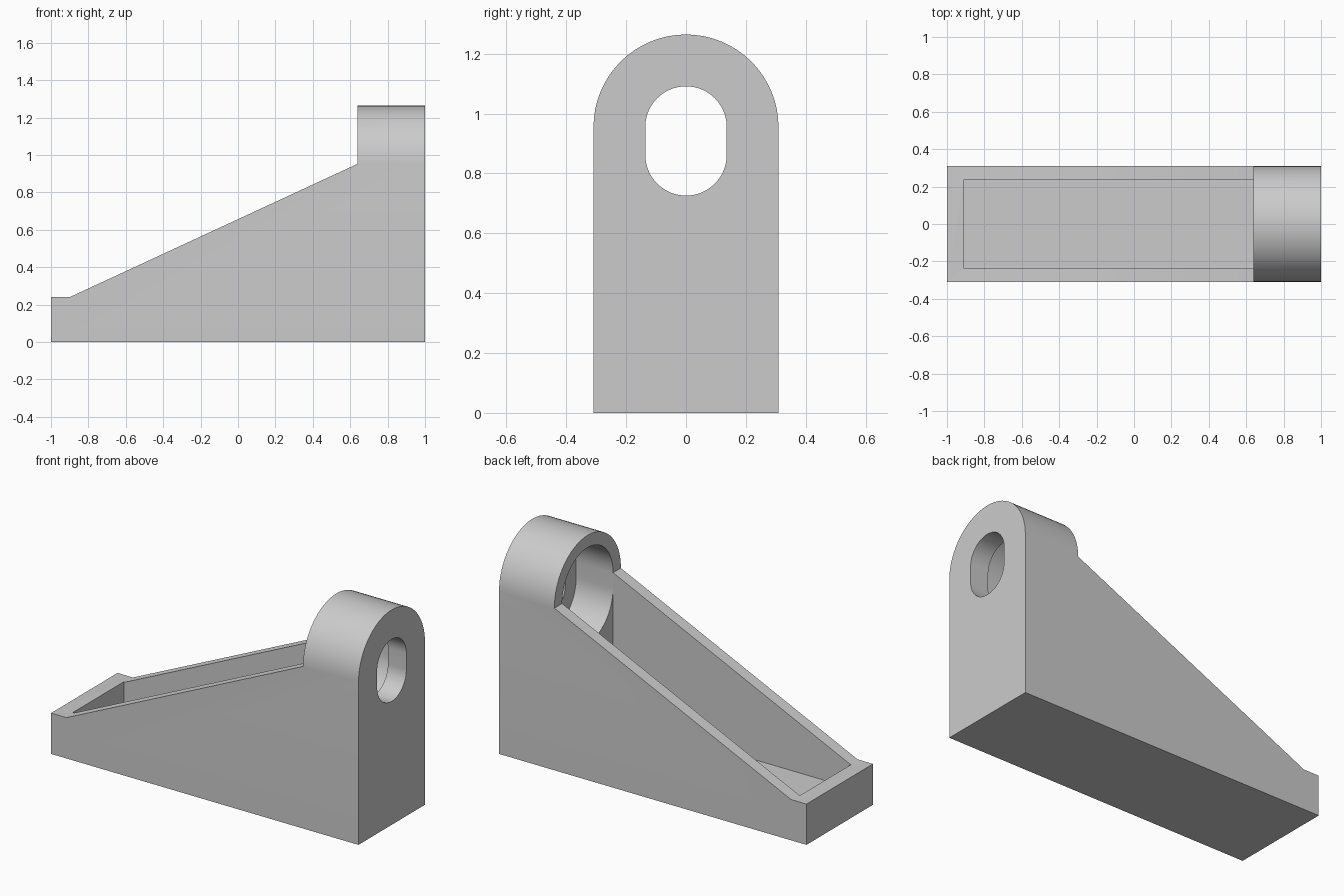
import bpy, bmesh
from math import pi, sin, cos, radians
from mathutils import Vector

if "Cube" in bpy.data.objects:
    bpy.data.objects.remove(bpy.data.objects["Cube"], do_unlink=True)

HALF = 0.309       # half width of the bracket
INNER = 0.237      # half width of the hollow
HUB_Z = 0.955      # centre height of the rounded top
SLOT_Z = 0.862     # lower centre of the slots
STEP = 0.64        # where the upright begins

grey = bpy.data.materials.new("plain grey")
grey.use_nodes = True
grey.diffuse_color = (0.6, 0.6, 0.6, 1)
grey.node_tree.nodes["Principled BSDF"].inputs["Base Color"].default_value = (0.6, 0.6, 0.6, 1)


def prism(name, points, depth):
    """Solid made by sweeping a closed 3D outline along a vector."""
    bm = bmesh.new()
    face = bm.faces.new([bm.verts.new(p) for p in points])
    swept = bmesh.ops.extrude_face_region(bm, geom=[face])["geom"]
    bmesh.ops.translate(bm, vec=Vector(depth),
                        verts=[g for g in swept if isinstance(g, bmesh.types.BMVert)])
    bmesh.ops.recalc_face_normals(bm, faces=bm.faces)
    mesh = bpy.data.meshes.new(name)
    bm.to_mesh(mesh)
    bm.free()
    obj = bpy.data.objects.new(name, mesh)
    mesh.materials.append(grey)
    bpy.context.collection.objects.link(obj)
    return obj


def arc(x, z, r, start, n=32):
    return [(x, r * cos(start + pi * i / n), z + r * sin(start + pi * i / n))
            for i in range(n + 1)]


def slot(name, x0, x1, r):
    """Upright slot running along x."""
    outline = arc(x0, HUB_Z, r, 0) + arc(x0, SLOT_Z, r, pi)
    return prism(name, outline, (x1 - x0, 0, 0))


# Full length block with a rounded top
outline = arc(-1, HUB_Z, HALF, 0) + [(-1, -HALF, 0), (-1, HALF, 0)]
body = prism("bracket_body", outline, (2, 0, 0))

# Everything above the sloping rim, then hollow, hub recess and end slot
rim = [(-1.2, 0.24), (-0.9, 0.24), (STEP, 0.953), (STEP, 1.5), (-1.2, 1.5)]
floor = [(-0.909, 0.1), (STEP, 0.1), (STEP, 1.4), (-0.909, 1.4)]
cutters = [
    prism("slope_cutter", [(x, -0.5, z) for x, z in rim], (0, 1, 0)),
    prism("hollow_cutter", [(x, -INNER, z) for x, z in floor], (0, 2 * INNER, 0)),
    slot("recess_cutter", STEP - 0.1, 0.88, INNER - 0.0005),
    slot("slot_cutter", 0.8, 1.1, 0.136),
]

bpy.ops.object.select_all(action="DESELECT")
body.select_set(True)
bpy.context.view_layer.objects.active = body
for cutter in cutters:
    cutter.hide_render = True
    mod = body.modifiers.new(cutter.name, "BOOLEAN")
    mod.operation = "DIFFERENCE"
    mod.solver = "EXACT"
    mod.object = cutter
    bpy.ops.object.modifier_apply(modifier=mod.name)
    bpy.data.objects.remove(cutter, do_unlink=True)

bpy.ops.object.shade_smooth_by_angle(angle=radians(30))
